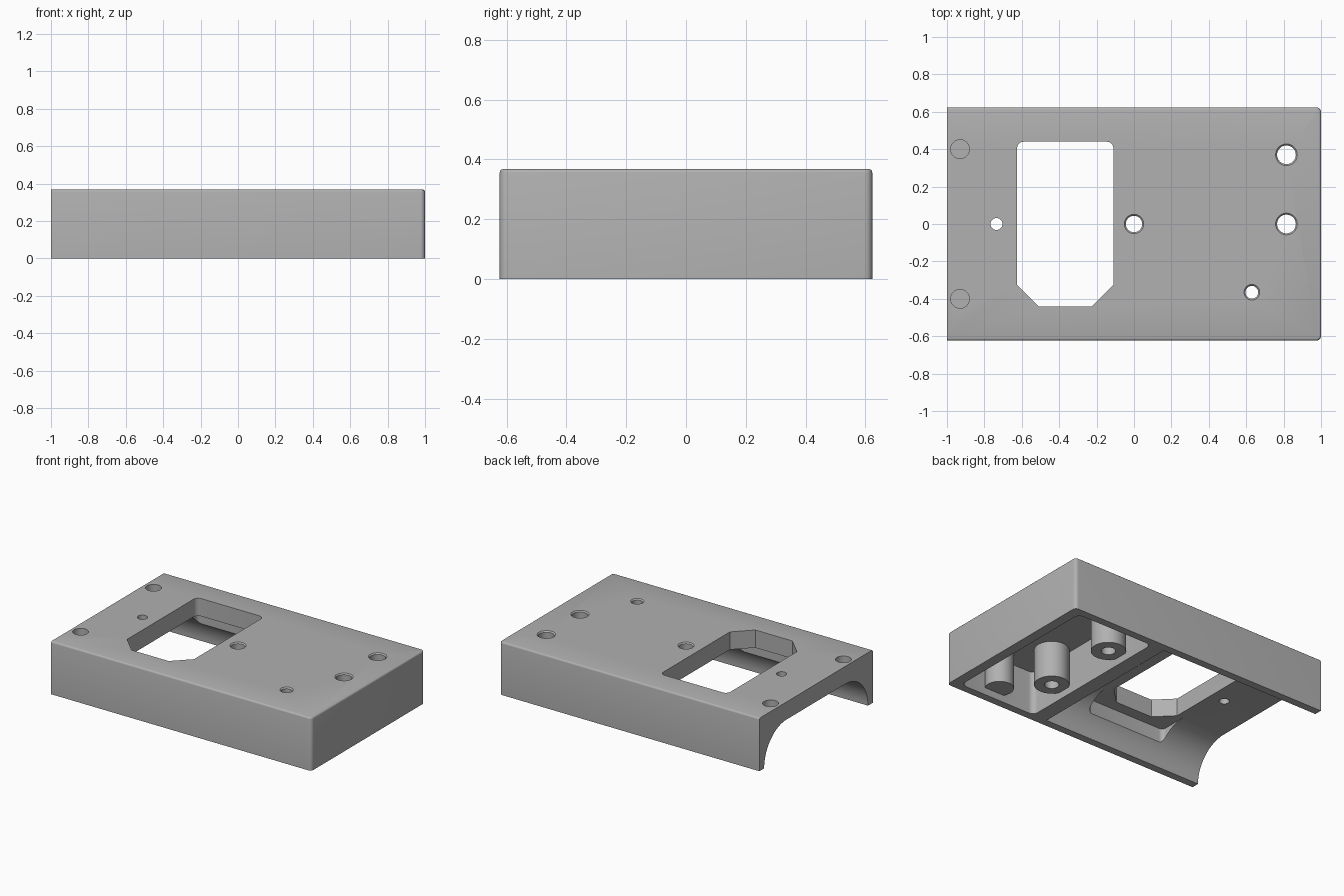
import bpy, bmesh
from math import sin, cos, pi

cube = bpy.data.objects.get("Cube")
if cube:
    bpy.data.objects.remove(cube, do_unlink=True)

HALF_Y, HEIGHT = 0.623, 0.368
CEILING = 0.245

grey = bpy.data.materials.new("plain_grey")
grey.use_nodes = True
grey.diffuse_color = (0.44, 0.44, 0.44, 1)
grey.node_tree.nodes["Principled BSDF"].inputs["Base Color"].default_value = (0.44, 0.44, 0.44, 1)


def arc(cx, cy, r, start, end, steps=6):
    return [(cx + r * cos(start + (end - start) * i / steps),
             cy + r * sin(start + (end - start) * i / steps)) for i in range(steps + 1)]


def circle(cx, cy, r, sides=40):
    return arc(cx, cy, r, 0, 2 * pi, sides)[:-1]


def rounded(x0, x1, y0, y1, r):
    corners = [(x1 - r, y1 - r), (x0 + r, y1 - r), (x0 + r, y0 + r), (x1 - r, y0 + r)]
    return [p for i, (cx, cy) in enumerate(corners)
            for p in arc(cx, cy, r, i * pi / 2, (i + 1) * pi / 2)]


def prism(name, outline, low, high, along_x=False, high_outline=None):
    """Extrude an outline along z, or a (y, z) outline along x."""
    bm = bmesh.new()
    place = (lambda p, t: (t, p[0], p[1])) if along_x else (lambda p, t: (p[0], p[1], t))
    a = [bm.verts.new(place(p, low)) for p in outline]
    b = [bm.verts.new(place(p, high)) for p in (high_outline or outline)]
    bm.faces.new(a[::-1])
    bm.faces.new(b)
    for i in range(len(a)):
        j = (i + 1) % len(a)
        bm.faces.new((a[i], a[j], b[j], b[i]))
    bmesh.ops.recalc_face_normals(bm, faces=bm.faces)
    mesh = bpy.data.meshes.new(name)
    bm.to_mesh(mesh)
    bm.free()
    mesh.materials.append(grey)
    obj = bpy.data.objects.new(name, mesh)
    bpy.context.collection.objects.link(obj)
    return obj


def combine(target, tool, operation="DIFFERENCE"):
    mod = target.modifiers.new("combine", "BOOLEAN")
    mod.operation, mod.solver, mod.object = operation, "EXACT", tool
    bpy.context.view_layer.objects.active = target
    bpy.ops.object.modifier_apply(modifier=mod.name)
    bpy.data.objects.remove(tool, do_unlink=True)


# Outer block, closed end rounded, top edge softened except at the open end
body = prism("housing", [(-1, -HALF_Y), (1, -HALF_Y), (1, HALF_Y), (-1, HALF_Y)], 0, HEIGHT)
bm = bmesh.new()
bm.from_mesh(body.data)
uprights = [e for e in bm.edges if all(v.co.x > 0.9 for v in e.verts)
            and abs(e.verts[0].co.z - e.verts[1].co.z) > 0.1]
bmesh.ops.bevel(bm, geom=uprights, offset=0.025, segments=5, profile=0.5, affect="EDGES")
rim = [e for e in bm.edges if all(v.co.z > HEIGHT - 0.001 for v in e.verts)
       and not all(v.co.x < -0.99 for v in e.verts)]
bmesh.ops.bevel(bm, geom=rim, offset=0.012, segments=3, profile=0.5, affect="EDGES")
bm.to_mesh(body.data)
bm.free()

# Arched channel, open at one end
R = CEILING
arch = [(0.57, -0.1)] + arc(0.57 - R, 0, R, 0, pi / 2, 16)
arch += [(-y, z) for y, z in reversed(arch)]
combine(body, prism("channel_cutter", arch, -1.1, 0.235, along_x=True))

# Clearance pocket around the window
combine(body, prism("pocket_cutter", rounded(-0.67, -0.06, -0.52, 0.52, 0.03), -0.1, CEILING))

# Closed compartment beyond the dividing wall
combine(body, prism("compartment_cutter", rounded(0.34, 0.93, -0.57, 0.57, 0.04), -0.1, 0.30))

# Window with two chamfered and two rounded corners
window = [(-0.51, -0.44), (-0.225, -0.44), (-0.11, -0.325)]
window += arc(-0.145, 0.405, 0.035, 0, pi / 2) + arc(-0.59, 0.405, 0.035, pi / 2, pi)
window += [(-0.625, -0.325)]
combine(body, prism("window_cutter", window, 0.1, 0.5))

# Screw bosses hanging inside the compartment
for x, y, r in [(0.44, 0.275, 0.11), (0.44, -0.275, 0.11), (0.66, -0.52, 0.09)]:
    combine(body, prism("boss", circle(x, y, r), 0.05, 0.33), "UNION")
for y in (0.275, -0.275):
    combine(body, prism("screw_hole", circle(0.44, y, 0.045), 0, 0.22))

# Through holes with softened mouths
for x, y, r in [(0.815, 0.37, 0.05), (0.815, 0, 0.05), (0, 0, 0.044),
                (0.63, -0.365, 0.034), (-0.735, 0, 0.032)]:
    combine(body, prism("hole", circle(x, y, r), 0.2, 0.5))
    if x > -0.5:
        combine(body, prism("hole_mouth", circle(x, y, r), HEIGHT - 0.008, HEIGHT + 0.004,
                            high_outline=circle(x, y, r + 0.012)))

# Shallow round recesses near the open end
for y in (0.4, -0.4):
    combine(body, prism("recess", circle(-0.93, y, 0.05), HEIGHT - 0.05, 0.5))

# Smooth curves, crisp edges
bpy.ops.object.select_all(action="DESELECT")
body.select_set(True)
bpy.context.view_layer.objects.active = body
bpy.ops.object.shade_smooth_by_angle(angle=pi / 6)
